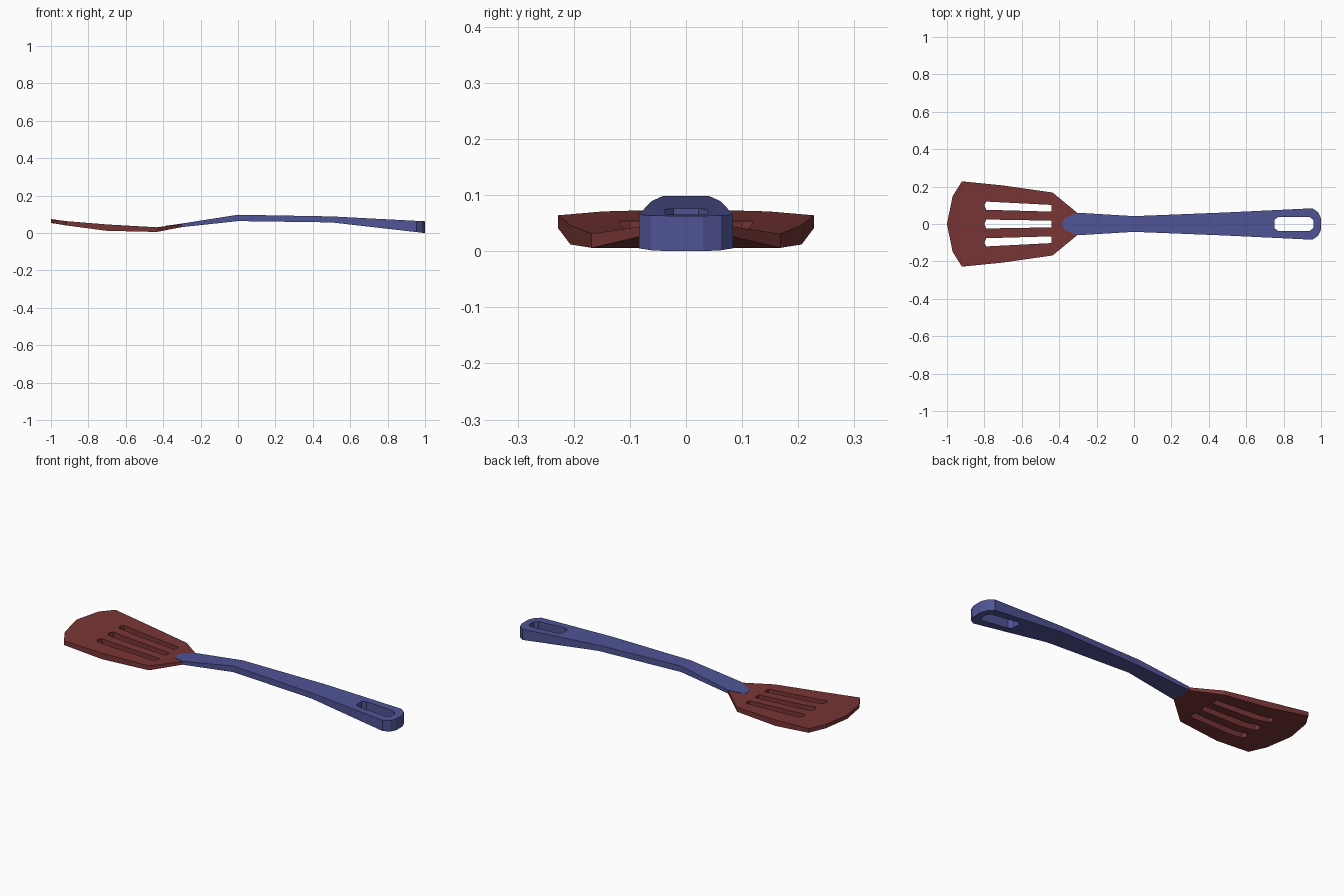
import bpy
import bmesh

cube = bpy.data.objects.get("Cube")
if cube:
    bpy.data.objects.remove(cube, do_unlink=True)


def material(name, colour):
    mat = bpy.data.materials.new(name)
    mat.use_nodes = True
    mat.diffuse_color = (*colour, 1)
    mat.node_tree.nodes["Principled BSDF"].inputs["Base Color"].default_value = (*colour, 1)
    return mat


def mirrored(half):
    """Close a half outline (y >= 0) into a symmetric loop."""
    return half + [(x, -y) for x, y in reversed(half) if y > 0]


def section(stations, x):
    """Bottom and top height at x, interpolated between stations."""
    for (x0, b0, t0), (x1, b1, t1) in zip(stations, stations[1:]):
        if x <= x1:
            break
    f = (x - x0) / (x1 - x0)
    return b0 + f * (b1 - b0), t0 + f * (t1 - t0)


def bent_plate(name, loops, stations, mat):
    """Fill flat loops (holes included), extrude, then bend to the side profile."""
    curve = bpy.data.curves.new(name + "_outline", "CURVE")
    curve.dimensions = "2D"
    curve.fill_mode = "BOTH"
    curve.extrude = 0.5
    for loop in loops:
        spline = curve.splines.new("POLY")
        spline.points.add(len(loop) - 1)
        for point, (x, y) in zip(spline.points, loop):
            point.co = (x, y, 0, 1)
        spline.use_cyclic_u = True
    temp = bpy.data.objects.new(name + "_outline", curve)
    bpy.context.collection.objects.link(temp)
    bpy.context.view_layer.update()
    graph = bpy.context.evaluated_depsgraph_get()
    mesh = bpy.data.meshes.new_from_object(temp.evaluated_get(graph))
    bpy.data.objects.remove(temp, do_unlink=True)
    bpy.data.curves.remove(curve)

    bm = bmesh.new()
    bm.from_mesh(mesh)
    bmesh.ops.remove_doubles(bm, verts=bm.verts, dist=0.0005)
    for x, _, _ in stations[1:-1]:
        bmesh.ops.bisect_plane(bm, geom=bm.verts[:] + bm.edges[:] + bm.faces[:],
                               plane_co=(x, 0, 0), plane_no=(1, 0, 0), dist=0.0001)
    for v in bm.verts:
        bottom, top = section(stations, v.co.x)
        v.co.z = top if v.co.z > 0 else bottom
    bmesh.ops.recalc_face_normals(bm, faces=bm.faces)
    for face in bm.faces:
        face.smooth = False
        face.material_index = 0
    bm.to_mesh(mesh)
    bm.free()
    mesh.name = name
    mesh.materials.clear()
    mesh.materials.append(mat)
    obj = bpy.data.objects.new(name, mesh)
    bpy.context.collection.objects.link(obj)
    return obj


red = material("dark_red", (0.19, 0.036, 0.036))
blue = material("muted_blue", (0.08, 0.088, 0.3))

# Slotted blade: flared outline with three slots narrowing towards the neck
blade_outline = mirrored([(-1, 0), (-0.97, 0.148), (-0.92, 0.228), (-0.7, 0.206),
                          (-0.435, 0.168), (-0.3, 0.057)])
outer_slot = [(-0.79, 0.12), (-0.8, 0.1), (-0.79, 0.076), (-0.44, 0.066), (-0.44, 0.102)]
middle_slot = mirrored([(-0.8, 0), (-0.79, 0.024), (-0.44, 0.018)])
other_slot = [(x, -y) for x, y in outer_slot]
blade_profile = [(-1, 0.054, 0.075), (-0.92, 0.041, 0.064), (-0.7, 0.012, 0.046),
                 (-0.435, 0.006, 0.031), (-0.3, 0.032, 0.048)]
bent_plate("blade", [blade_outline, outer_slot, middle_slot, other_slot], blade_profile, red)

# Handle: rounded tongue over the blade neck, waisted grip, hanging hole at the end
handle_outline = mirrored([(-0.385, 0), (-0.38, 0.018), (-0.36, 0.036), (-0.3, 0.06),
                           (0, 0.042), (0.5, 0.062), (0.955, 0.084), (0.985, 0.062),
                           (1, 0.03)])
hanging_hole = mirrored([(0.75, 0.022), (0.77, 0.037), (0.94, 0.037), (0.96, 0.02)])
handle_profile = [(-0.385, 0.03, 0.039), (-0.3, 0.032, 0.051), (0, 0.064, 0.098),
                  (0.5, 0.057, 0.089), (1, 0, 0.063)]
bent_plate("handle", [handle_outline, hanging_hole], handle_profile, blue)
